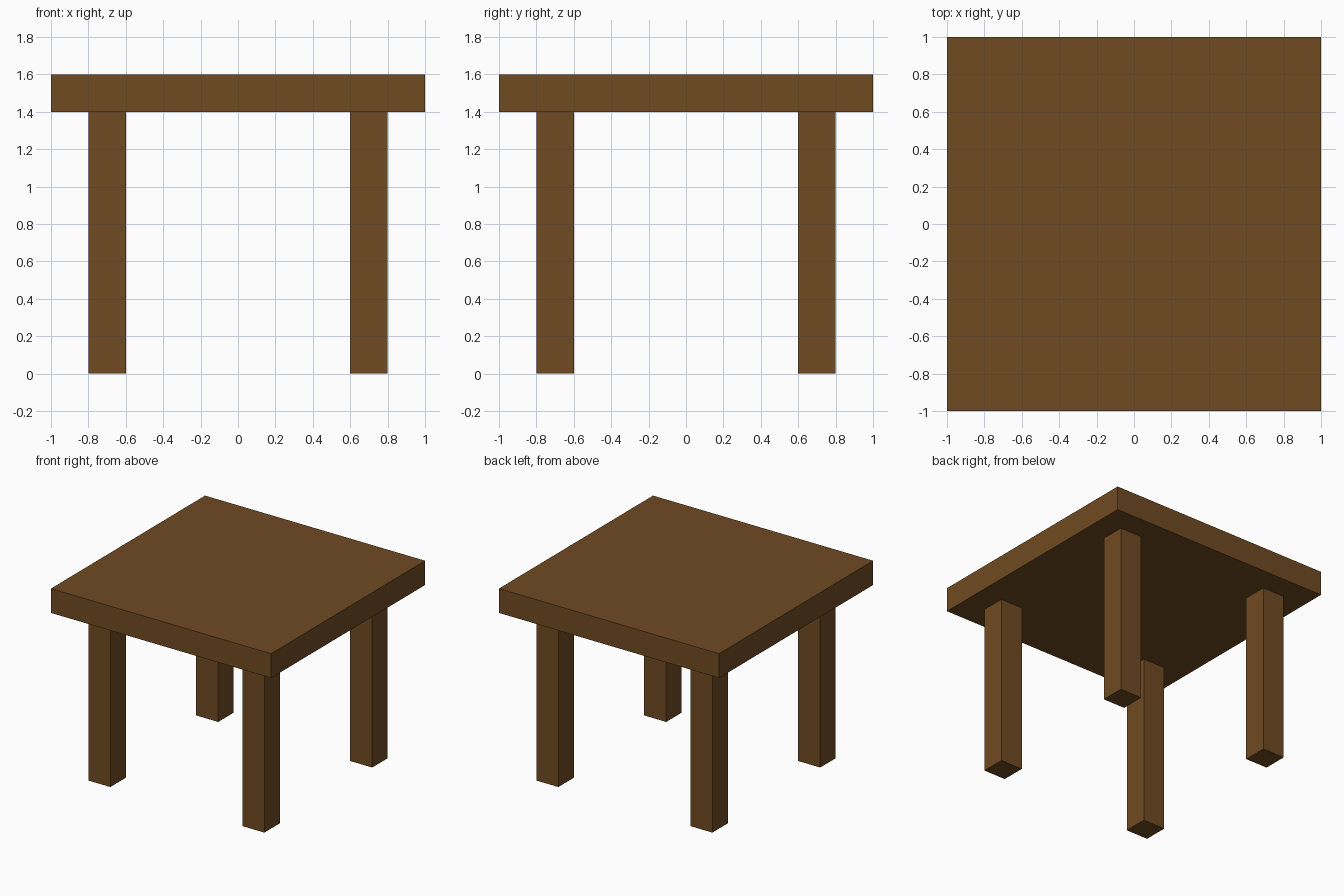
import bpy

if "Cube" in bpy.data.objects:
    bpy.data.objects.remove(bpy.data.objects["Cube"])

# Shared wood material
wood = bpy.data.materials.new("wood")
wood.diffuse_color = (0.162, 0.070, 0.016, 1)
wood.use_nodes = True
wood.node_tree.nodes["Principled BSDF"].inputs["Base Color"].default_value = wood.diffuse_color


def box(name, center, size):
    bpy.ops.mesh.primitive_cube_add(size=1, location=center)
    obj = bpy.context.object
    obj.name = name
    obj.scale = size
    bpy.ops.object.transform_apply(location=False, rotation=False, scale=True)
    obj.data.materials.append(wood)
    return obj


# Square slab top
box("table_top", (0, 0, 1.5), (2, 2, 0.2))

# Four square legs, inset from the corners
for y, depth in ((-0.7, "front"), (0.7, "back")):
    for x, side in ((-0.7, "left"), (0.7, "right")):
        box(f"{depth}_{side}_leg", (x, y, 0.7), (0.2, 0.2, 1.4))
